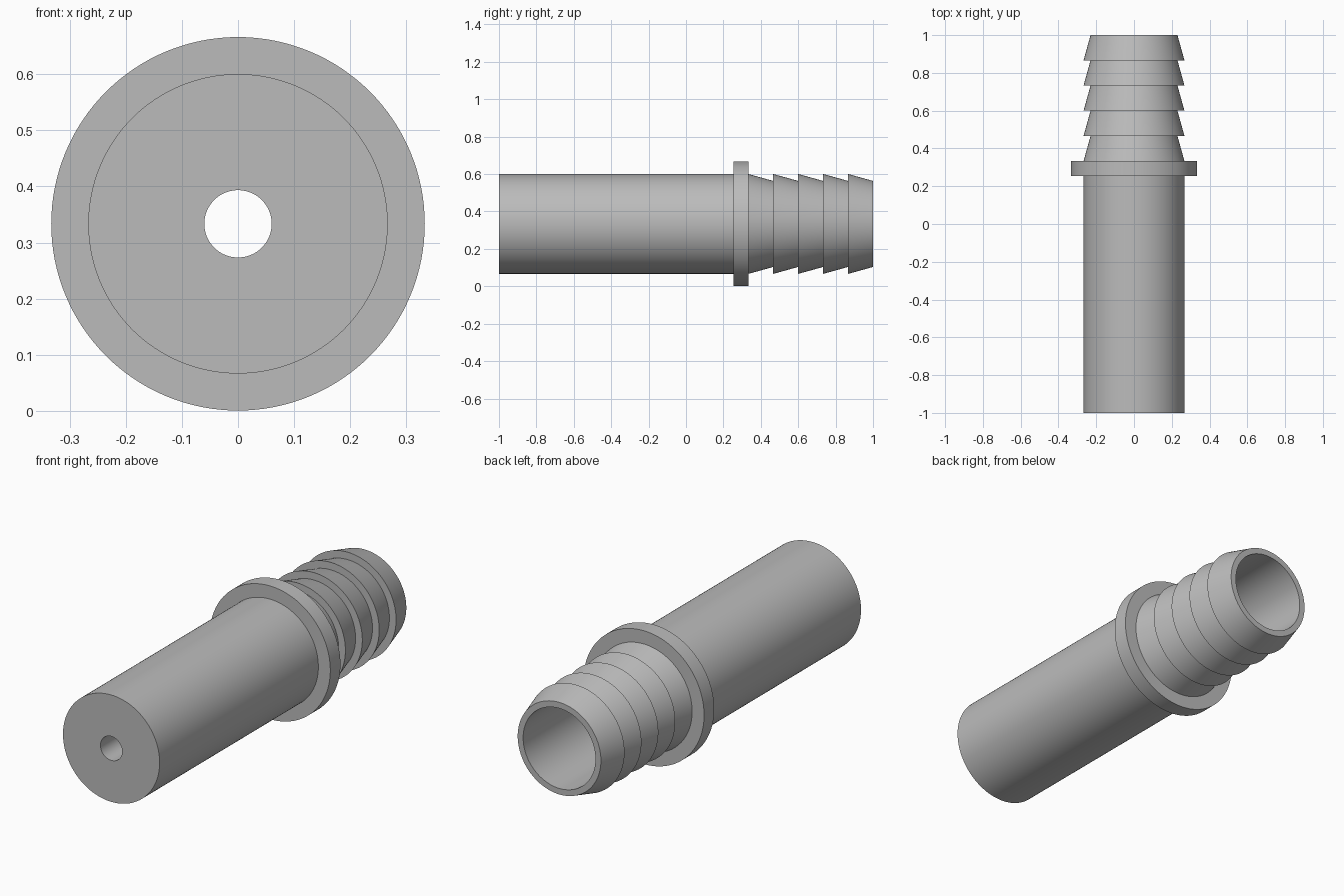
import bpy, bmesh, math
from mathutils import Matrix, Vector

cube = bpy.data.objects.get("Cube")
if cube:
    bpy.data.objects.remove(cube, do_unlink=True)

SIDES = 128
AXIS_Z = 1 / 3          # height of the centre line
TUBE_R, FLANGE_R, BARB_ROOT_R = 0.267, 0.333, 0.23
BORE_R, ORIFICE_R = 0.2, 0.06
FLANGE_FRONT, FLANGE_BACK = 0.253, 0.333
BARBS = 5

# Plain grey plastic
grey = bpy.data.materials.new("grey_plastic")
grey.use_nodes = True
grey.diffuse_color = (0.5, 0.5, 0.5, 1)
grey.node_tree.nodes["Principled BSDF"].inputs["Base Color"].default_value = (0.5, 0.5, 0.5, 1)


def lathe(name, profile):
    """Revolve a closed (radius, y) outline around the y axis."""
    bm = bmesh.new()
    rings = []
    for r, y in profile:
        circle = bmesh.ops.create_circle(
            bm, segments=SIDES, radius=r,
            matrix=Matrix.Translation((0, y, AXIS_Z)) @ Matrix.Rotation(math.pi / 2, 4, "X"))
        rings.append(circle["verts"])
    for a, b in zip(rings, rings[1:] + rings[:1]):
        for i in range(SIDES):
            j = (i + 1) % SIDES
            bm.faces.new((a[i], a[j], b[j], b[i]))
    bmesh.ops.recalc_face_normals(bm, faces=bm.faces)
    mesh = bpy.data.meshes.new(name)
    bm.to_mesh(mesh)
    bm.free()
    mesh.materials.append(grey)
    obj = bpy.data.objects.new(name, mesh)
    bpy.context.collection.objects.link(obj)
    bpy.ops.object.select_all(action="DESELECT")
    obj.select_set(True)
    bpy.context.view_layer.objects.active = obj
    bpy.ops.object.shade_smooth_by_angle(angle=math.radians(30))
    return obj


# Straight tube and flange
profile = [(ORIFICE_R, -1), (TUBE_R, -1), (TUBE_R, FLANGE_FRONT),
           (FLANGE_R, FLANGE_FRONT), (FLANGE_R, FLANGE_BACK)]

# Hose barbs, each tapering toward the back end
pitch = (1 - FLANGE_BACK) / BARBS
for i in range(BARBS):
    start = FLANGE_BACK + i * pitch
    profile += [(TUBE_R, start), (BARB_ROOT_R, start + pitch)]

# Wide bore stepping down to the small front orifice
profile += [(BORE_R, 1), (BORE_R, -0.8), (ORIFICE_R, -0.8)]

lathe("barbed_hose_fitting", profile)
